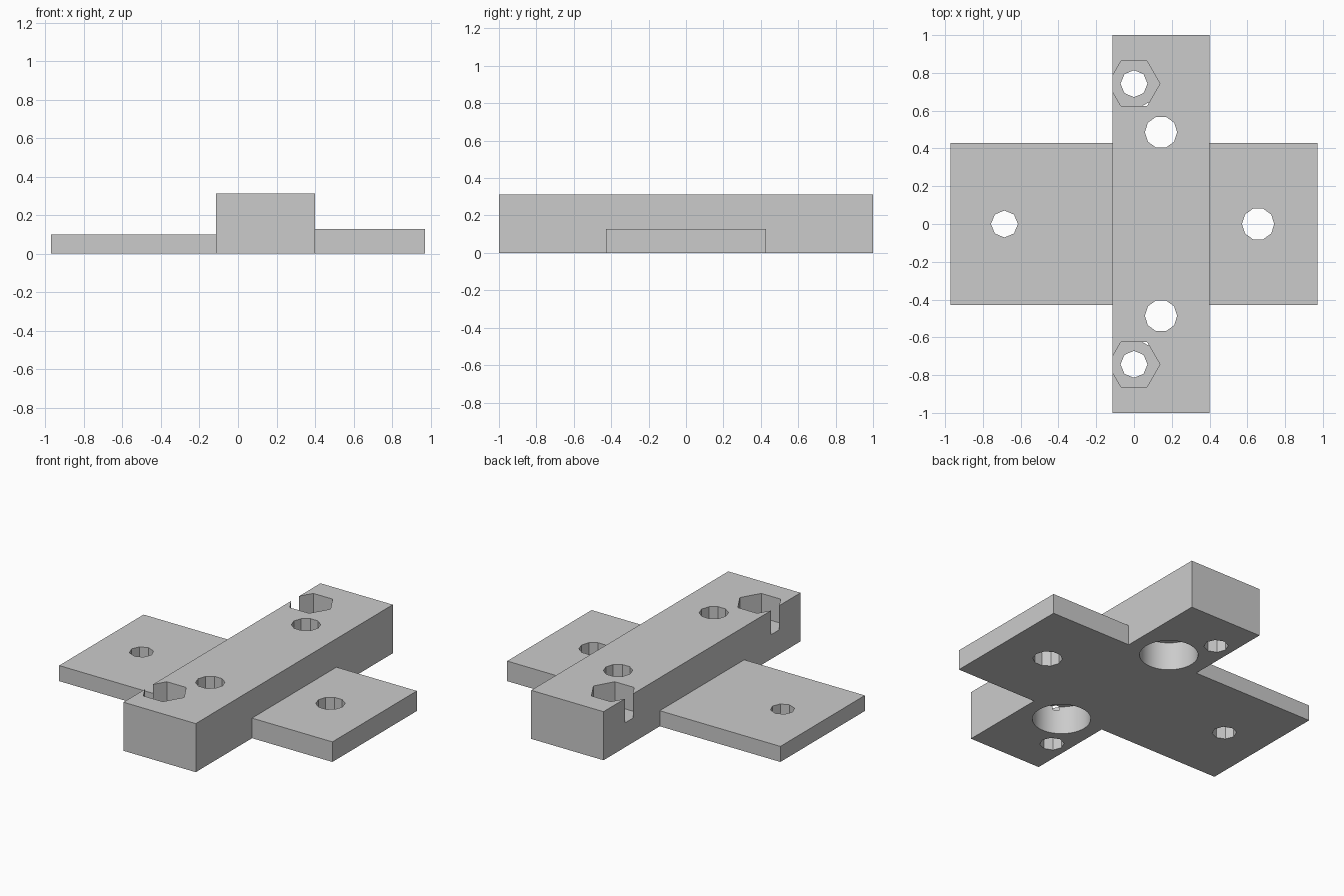
import bpy
import math

cube = bpy.data.objects.get("Cube")
if cube:
    bpy.data.objects.remove(cube, do_unlink=True)

grey = bpy.data.materials.new("plain grey")
grey.use_nodes = True
colour = (0.6, 0.6, 0.6, 1)
grey.diffuse_color = colour
grey.node_tree.nodes["Principled BSDF"].inputs["Base Color"].default_value = colour


def box(name, x0, x1, half_y, top):
    """Box standing on the ground between x0 and x1."""
    bpy.ops.mesh.primitive_cube_add(size=1, location=((x0 + x1) / 2, 0, top / 2))
    ob = bpy.context.object
    ob.name = name
    ob.scale = (x1 - x0, half_y * 2, top)
    bpy.ops.object.transform_apply(location=True, rotation=True, scale=True)
    ob.data.materials.append(grey)
    return ob


def prism(name, x, y, radius, sides, z0, z1):
    """Upright prism with one corner pointing along +x."""
    bpy.ops.mesh.primitive_cylinder_add(vertices=sides, radius=radius, depth=z1 - z0,
                                        location=(x, y, (z0 + z1) / 2),
                                        rotation=(0, 0, math.pi / 2))
    ob = bpy.context.object
    ob.name = name
    ob.hide_render = True
    bpy.ops.object.transform_apply(location=True, rotation=True, scale=True)
    ob.data.materials.append(grey)
    return ob


def combine(target, other, operation):
    """Apply a boolean and discard the helper."""
    mod = target.modifiers.new(other.name, 'BOOLEAN')
    mod.operation = operation
    mod.solver = 'EXACT'
    mod.object = other
    bpy.context.view_layer.objects.active = target
    bpy.ops.object.modifier_apply(modifier=mod.name)
    bpy.data.objects.remove(other, do_unlink=True)


LEFT, RIGHT, HEIGHT = -0.114, 0.4, 0.312
BOLT, WIDE = 0.0714, 0.0857

# Tall bar with a thin plate on one side and a thicker one on the other
bracket = box("mounting_bracket", LEFT, RIGHT, 1.0, HEIGHT)
combine(bracket, box("thin_plate", -0.971, 0, 0.4286, 0.1), 'UNION')
combine(bracket, box("thick_plate", 0.2, 0.971, 0.4286, 0.129), 'UNION')

# Plate holes
combine(bracket, prism("thin_plate_hole", -0.686, 0, BOLT, 8, -0.1, 0.5), 'DIFFERENCE')
combine(bracket, prism("thick_plate_hole", 0.657, 0, WIDE, 10, -0.1, 0.5), 'DIFFERENCE')

# Bar holes: bolt with nut pocket on top, wide hole with counterbore below
for side in (-1, 1):
    outer, inner = side * 0.743, side * 0.486
    combine(bracket, prism("bolt_hole", 0, outer, BOLT, 8, -0.1, 0.5), 'DIFFERENCE')
    combine(bracket, prism("nut_pocket", 0, outer, 0.1375, 6, 0.157, 0.5), 'DIFFERENCE')
    combine(bracket, prism("wide_hole", 0.143, inner, WIDE, 10, -0.1, 0.5), 'DIFFERENCE')
    combine(bracket, prism("counterbore", 0.143, inner, 0.17, 64, -0.1, 0.18), 'DIFFERENCE')

# Smooth only the finely divided counterbore walls
bpy.ops.object.select_all(action='DESELECT')
bracket.select_set(True)
bpy.context.view_layer.objects.active = bracket
bpy.ops.object.shade_smooth_by_angle(angle=math.radians(20))
